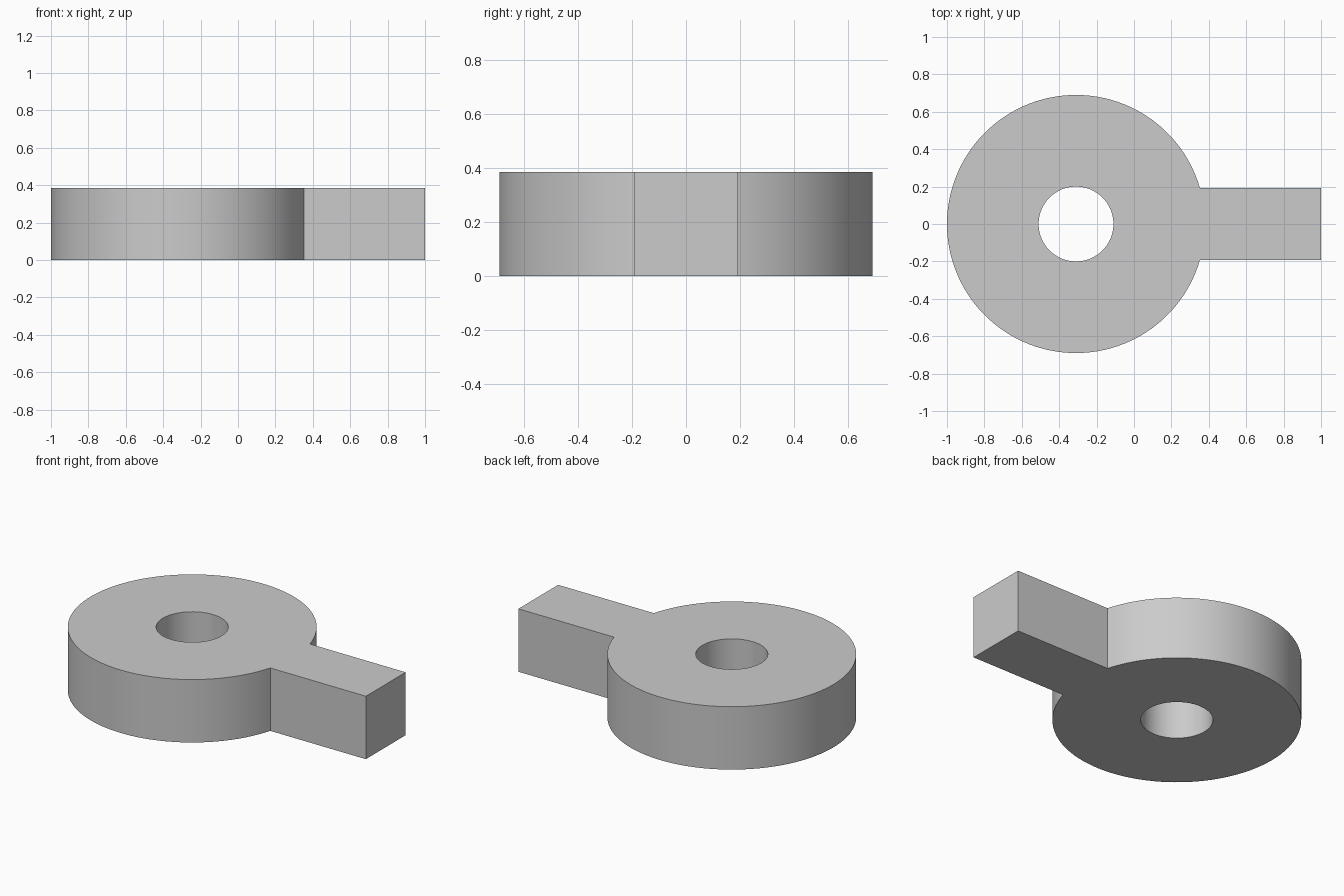
import bpy, bmesh, math

cube = bpy.data.objects.get("Cube")
if cube:
    bpy.data.objects.remove(cube, do_unlink=True)

CENTRE_X, RADIUS, HOLE_RADIUS = -0.31, 0.69, 0.2
HALF_WIDTH, TAB_END, HEIGHT = 0.192, 1.0, 0.385


def arc(radius, start, end, steps):
    """Points on an arc about the ring centre, both ends included."""
    angles = [start + (end - start) * i / steps for i in range(steps + 1)]
    return [(CENTRE_X + radius * math.cos(a), radius * math.sin(a)) for a in angles]


def add_loop(bm, points):
    verts = [bm.verts.new((x, y, 0)) for x, y in points]
    return [bm.edges.new((v, verts[i - 1])) for i, v in enumerate(verts)]


# Grey material
grey = bpy.data.materials.new("plain grey")
grey.use_nodes = True
colour = (0.6, 0.6, 0.6, 1)
grey.diffuse_color = colour
bsdf = next(n for n in grey.node_tree.nodes if n.type == 'BSDF_PRINCIPLED')
bsdf.inputs["Base Color"].default_value = colour

# Flat outline: round body running into the straight tab, with a round hole
join = math.asin(HALF_WIDTH / RADIUS)
outline = arc(RADIUS, join, 2 * math.pi - join, 96)
outline += [(TAB_END, -HALF_WIDTH), (TAB_END, HALF_WIDTH)]
hole = arc(HOLE_RADIUS, 0, 2 * math.pi, 64)[:-1]

bm = bmesh.new()
edges = add_loop(bm, outline) + add_loop(bm, hole)
bmesh.ops.triangle_fill(bm, use_beauty=True, use_dissolve=False, edges=edges)

# Raise the outline to full thickness
raised = bmesh.ops.extrude_face_region(bm, geom=bm.faces[:], use_keep_orig=True)
top = [g for g in raised["geom"] if isinstance(g, bmesh.types.BMVert)]
bmesh.ops.translate(bm, verts=top, vec=(0, 0, HEIGHT))
bmesh.ops.recalc_face_normals(bm, faces=bm.faces[:])

mesh = bpy.data.meshes.new("ring_with_tab")
bm.to_mesh(mesh)
bm.free()
mesh.materials.append(grey)
ring = bpy.data.objects.new("ring_with_tab", mesh)
bpy.context.collection.objects.link(ring)

# Smooth round walls, crisp rims and corners
bpy.ops.object.select_all(action='DESELECT')
ring.select_set(True)
bpy.context.view_layer.objects.active = ring
bpy.ops.object.shade_smooth_by_angle(angle=math.radians(30))
